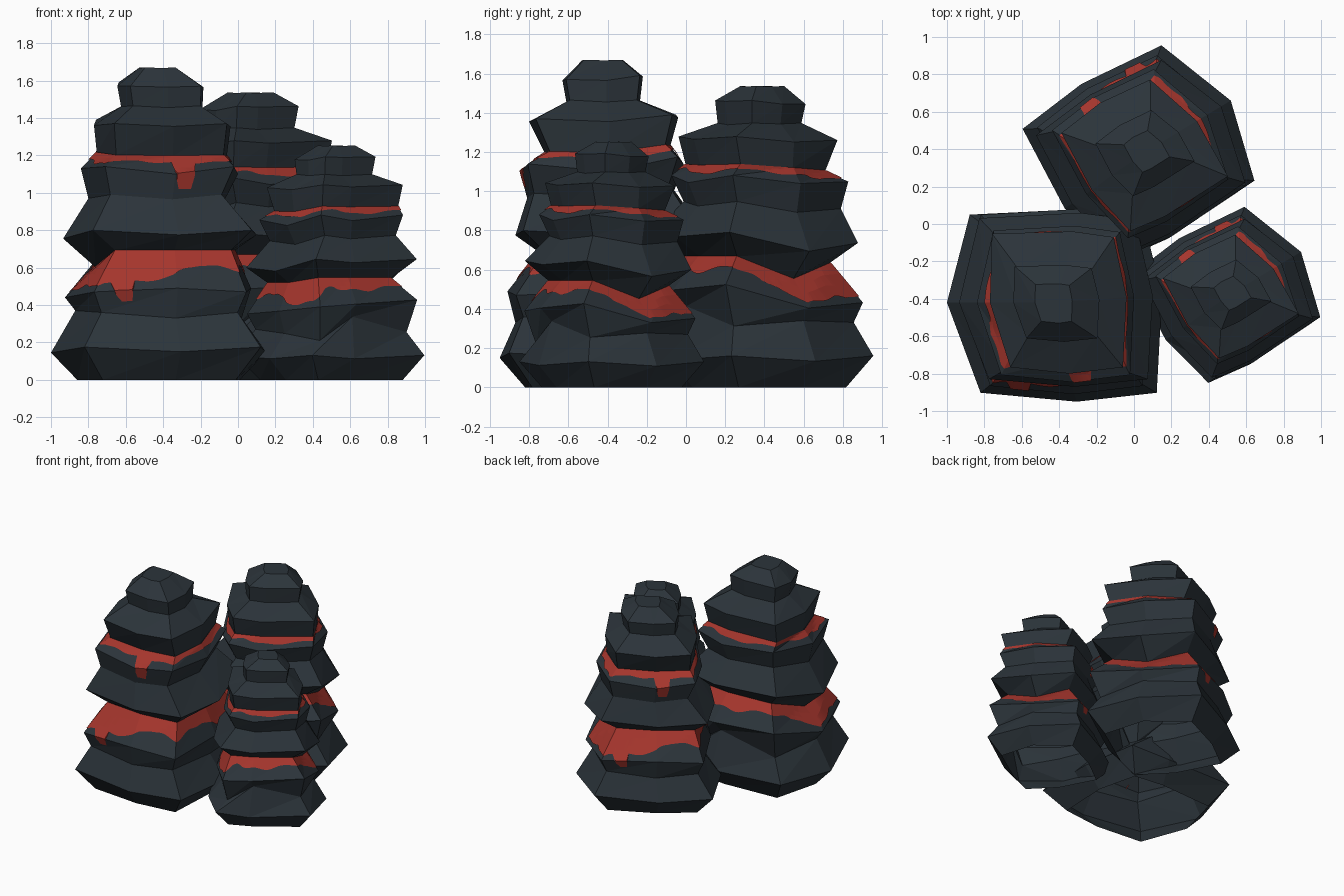
import bpy, bmesh, math
from mathutils import Vector

if "Cube" in bpy.data.objects:
    bpy.data.objects.remove(bpy.data.objects["Cube"])

def material(name, rgb):
    m = bpy.data.materials.new(name)
    m.diffuse_color = (*rgb, 1)
    m.use_nodes = True
    m.node_tree.nodes["Principled BSDF"].inputs["Base Color"].default_value = m.diffuse_color
    return m

STONE = material("dark slate", (0.0245, 0.034, 0.0425))
RED = material("dull red", (0.38, 0.036, 0.026))

# Eight-point outline: four corners with a bulging point between each pair
SHAPE = [(-.69, -.91), (.2, -1), (.95, -.91), (1, .08),
         (.82, .92), (.25, 1), (-.79, .94), (-1, 0)]

# Layers: left, right, front, back reach, then height of corners, mids, left mid
LAYERS = [
    (.44, .43, .40, .38, 0, 0, 0),
    (.58, .57, .53, .50, .175, .15, .145),
    (.45, .44, .45, .42, .36, .33, .37),
    (.505, .49, .49, .50, .47, .49, .44),
    (.34, .40, .33, .34, .69, .69, .60),
    (.515, .52, .45, .48, .80, .775, .755),
    (.38, .35, .39, .36, .99, .965, .97),
    (.42, .42, .425, .41, 1.14, 1.10, 1.13),
    (.335, .36, .30, .34, 1.20, 1.195, 1.215),
    (.35, .38, .38, .38, 1.37, 1.355, 1.36),
    (.205, .23, .19, .185, 1.465, 1.455, 1.46),
    (.225, .235, .21, .20, 1.57, 1.565, 1.57),
    (.11, .09, .11, .10, 1.67, 1.667, 1.667),
]
NOTCH = {(2, 4): .28, (2, 6): .34, (2, 5): .45, (3, 6): .57}   # uneven lower seam
BACK_LIFT = {3: .05, 4: .035, 5: .06, 6: .04, 7: .035, 8: .035, 9: .02, 11: .02}

def ring_point(level, i):
    l, r, f, b, zc, zm, zl = LAYERS[level]
    x, y = (-.97, .97) if i == 6 and level > 7 else SHAPE[i]
    z = zl if i == 7 else zm if i % 2 else zc
    if i in (4, 5, 6):
        z += BACK_LIFT.get(level, 0)
    return Vector((x * (r if x > 0 else l), y * (b if y > 0 else f),
                   NOTCH.get((level, i), z)))

def surface(level, u):
    """Point on the triangulated wall at a fractional layer and outline position."""
    i, k = int(u) % 8, min(int(level), len(LAYERS) - 2)
    t, s = u - int(u), level - k
    j = (i + 1) % 8
    a, b = ring_point(k, i), ring_point(k + 1, j)
    if s <= t:
        c = ring_point(k, j)
        return a + t * (c - a) + s * (b - c)
    c = ring_point(k + 1, i)
    return a + s * (c - a) + t * (b - c)

def finish(bm, name, mat):
    me = bpy.data.meshes.new(name)
    bm.to_mesh(me)
    bm.free()
    me.materials.append(mat)
    ob = bpy.data.objects.new(name, me)
    bpy.context.collection.objects.link(ob)
    return ob

def build_tower(name):
    """Stacked rock layers, open underneath."""
    bm = bmesh.new()
    rings = [[bm.verts.new(ring_point(k, i)) for i in range(8)]
             for k in range(len(LAYERS))]
    for a, b in zip(rings, rings[1:]):
        for i in range(8):
            j = (i + 1) % 8
            bm.faces.new((a[i], a[j], b[j]))
            bm.faces.new((a[i], b[j], b[i]))
    bm.faces.new(rings[-1])
    return finish(bm, name, STONE)

def gap(u, c):
    return abs((u - c + 4) % 8 - 4)

def build_band(name, top, base, drips):
    """Thin red coat hanging from a seam, with a wavy lower edge and drips."""
    bm = bmesh.new()
    n = 192
    rows = []
    for s in range(n):
        u = s * 8 / n
        depth = base + .07 * math.sin(u * math.pi * 1.25) + .05 * math.sin(u * math.pi * 3 + 1)
        for c, width, length in drips:
            depth += length * max(0, min(1, 2 * (1 - gap(u, c) / width)))
        depth = max(.15, min(1.95, depth))
        fold = min(depth, 1)
        column = []
        for d in (0, fold / 3, fold * 2 / 3, fold,
                  (fold + depth) / 2 + .001, depth + .002):
            p = surface(top - d, u)
            out = Vector((p.x, p.y, 0)).normalized() * .006 + Vector((0, 0, .003))
            column.append(bm.verts.new(p + out))
        rows.append(column)
    for s in range(n):
        a, b = rows[s], rows[(s + 1) % n]
        for k in range(5):
            bm.faces.new((a[k], a[k + 1], b[k + 1], b[k]))
    return finish(bm, name, RED)

# Name, centre, turn and size of each tower
TOWERS = [("front_tower", (-.42, -.42), 0, 1),
          ("back_tower", (.06, .385), -149, .92),
          ("small_tower", (.52, -.373), -149, .75)]

for name, (x, y), turn, size in TOWERS:
    parts = [build_tower(name),
             build_band(name + "_lower_red", 4, .42,
                        [(.35, .14, .8), (.5, .9, .3), (3.5, .7, .35), (7.4, .7, .45)]),
             build_band(name + "_upper_red", 8, .45,
                        [(1.18, .22, 1.3), (7.7, .4, .35)])]
    for ob in parts:
        ob.location = (x, y, 0)
        ob.rotation_euler.z = math.radians(turn)
        ob.scale = (size, size, size)
